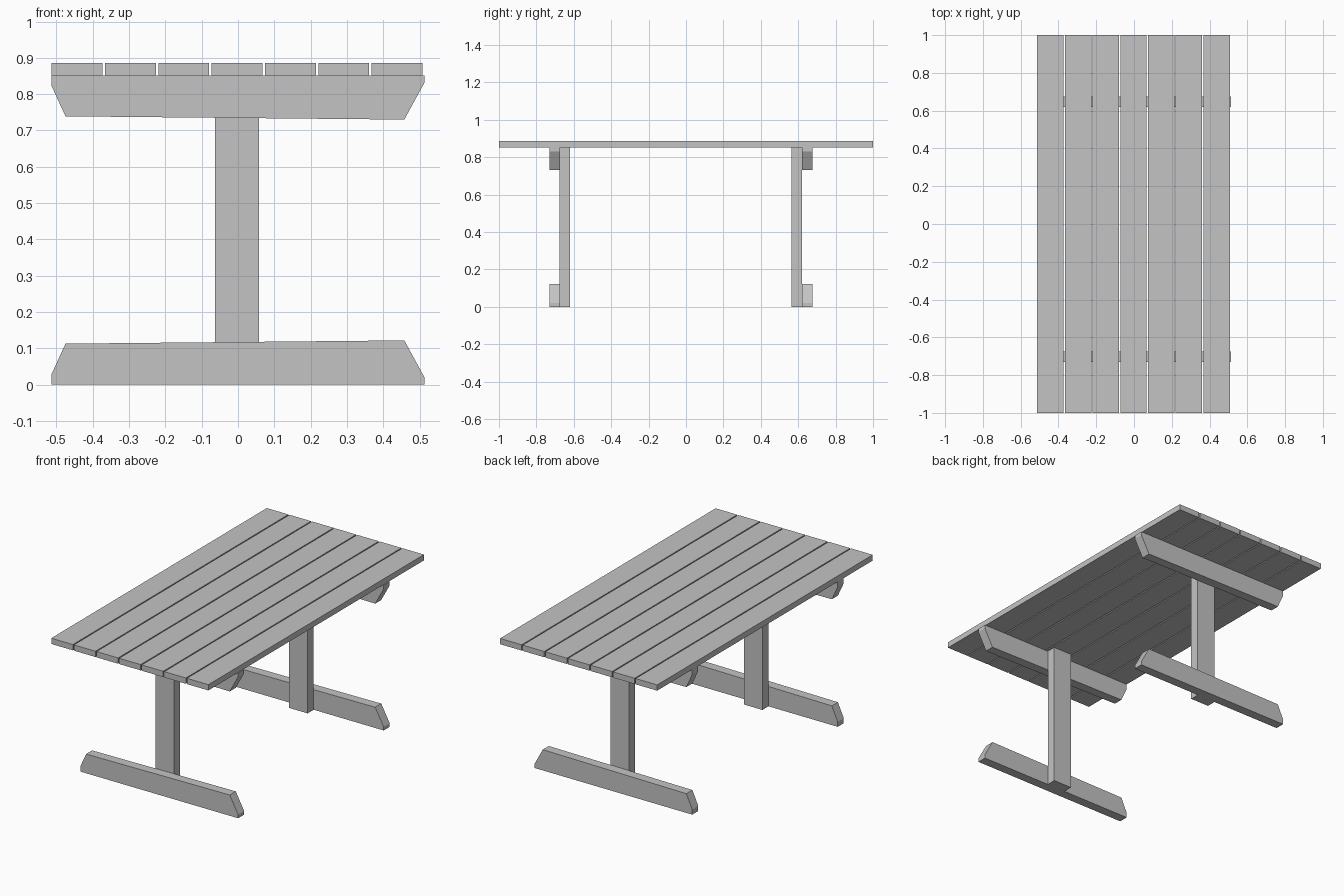
import bpy
import bmesh

cube = bpy.data.objects.get("Cube")
if cube:
    bpy.data.objects.remove(cube, do_unlink=True)

# Single plain grey finish
GREY = (0.55, 0.55, 0.55, 1.0)
mat = bpy.data.materials.new("plain grey")
mat.use_nodes = True
mat.diffuse_color = GREY
bsdf = next(n for n in mat.node_tree.nodes if n.type == 'BSDF_PRINCIPLED')
bsdf.inputs["Base Color"].default_value = GREY


def extrude_profile(name, profile, y0, y1):
    """Make a solid from an (x, z) outline, running from y0 to y1."""
    bm = bmesh.new()
    face = bm.faces.new([bm.verts.new((x, y0, z)) for x, z in profile])
    out = bmesh.ops.extrude_face_region(bm, geom=[face])
    verts = [v for v in out["geom"] if isinstance(v, bmesh.types.BMVert)]
    bmesh.ops.translate(bm, verts=verts, vec=(0, y1 - y0, 0))
    bmesh.ops.recalc_face_normals(bm, faces=bm.faces)
    mesh = bpy.data.meshes.new(name)
    bm.to_mesh(mesh)
    bm.free()
    mesh.materials.append(mat)
    obj = bpy.data.objects.new(name, mesh)
    bpy.context.collection.objects.link(obj)
    return obj


def board(name, x0, x1, y0, y1, z0, z1):
    return extrude_profile(name, [(x0, z0), (x1, z0), (x1, z1), (x0, z1)], y0, y1)


# Tabletop planks
TOP_Z = 0.852
for i in range(7):
    x = -0.513 + i * 0.1468
    board(f"plank_{i + 1}", x, x + 0.14, -1.0, 1.0, TOP_Z, 0.886)

# Slightly tapered beam with cut corners; the upper one is flipped in z
foot = [(-0.513, 0), (-0.513, 0.03), (-0.475, 0.113),
        (0.458, 0.122), (0.513, 0.021), (0.513, 0)]
crossbeam = [(x, TOP_Z - z) for x, z in foot]

# Two trestles: beams on the outer side of each post
for side, beam_y, post_y in (("front", (-0.731, -0.675), (-0.675, -0.619)),
                             ("back", (0.619, 0.675), (0.563, 0.619))):
    extrude_profile(f"{side}_foot", foot, *beam_y)
    extrude_profile(f"{side}_crossbeam", crossbeam, *beam_y)
    board(f"{side}_post", -0.063, 0.058, *post_y, 0.0, TOP_Z)
